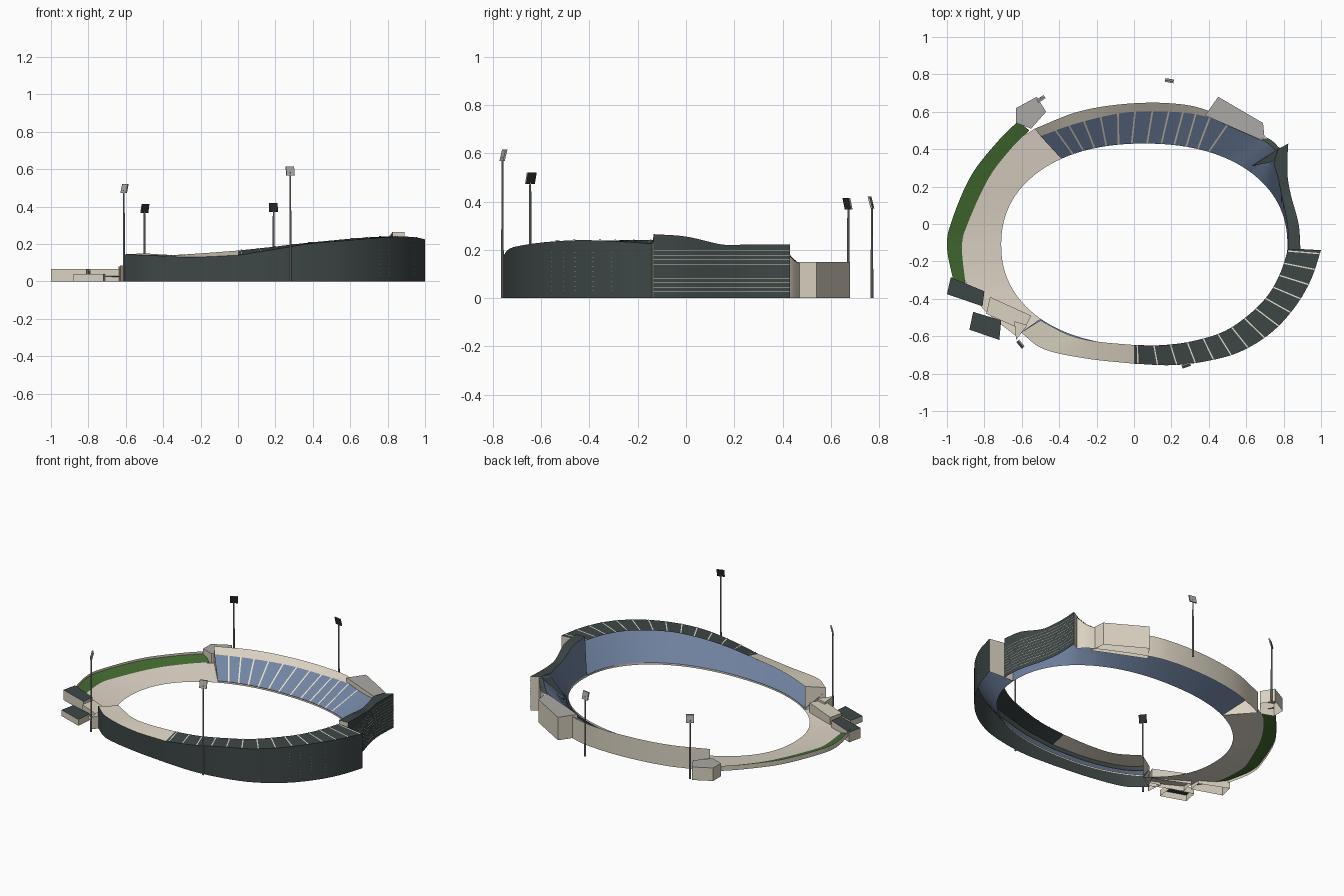
import bpy, bmesh, math
from mathutils import Vector

if "Cube" in bpy.data.objects:
    bpy.data.objects.remove(bpy.data.objects["Cube"])


def material(name, srgb):
    m = bpy.data.materials.new(name)
    col = [(c / 255) ** 2.2 for c in srgb] + [1]
    m.diffuse_color = col
    m.use_nodes = True
    m.node_tree.nodes["Principled BSDF"].inputs["Base Color"].default_value = col
    return m


CREAM = material("cream concrete", (217, 209, 192))
TERRACE = material("terrace concrete", (221, 211, 197))
PALE = material("pale aisle", (228, 222, 207))
DARK = material("dark cladding", (64, 72, 72))
BLUE = material("blue seating", (113, 131, 161))
GREEN = material("grass green", (70, 107, 52))
GREY = material("grey roof", (170, 168, 164))
STEEL = material("steel pole", (148, 148, 148))
BLACK = material("lamp black", (48, 48, 50))
N = 40


def build(name, verts, faces, mats, indices=None, smooth=True):
    me = bpy.data.meshes.new(name)
    me.from_pydata([tuple(v) for v in verts], [], faces)
    for m in mats:
        me.materials.append(m)
    if indices:
        me.polygons.foreach_set("material_index", indices)
    ob = bpy.data.objects.new(name, me)
    bpy.context.collection.objects.link(ob)
    bm = bmesh.new()
    bm.from_mesh(me)
    bmesh.ops.recalc_face_normals(bm, faces=bm.faces)
    bm.to_mesh(me)
    bm.free()
    if smooth:
        bpy.ops.object.select_all(action="DESELECT")
        ob.select_set(True)
        bpy.context.view_layer.objects.active = ob
        bpy.ops.object.shade_smooth_by_angle(angle=math.radians(35))
    return ob


def spline(*pts):
    """Smooth path through the points, sampled at N + 1 places."""
    p = [Vector(q) for q in pts]
    p = [2 * p[0] - p[1]] + p + [2 * p[-1] - p[-2]]
    out = []
    for i in range(N + 1):
        u = i / N * (len(p) - 3)
        k = min(int(u), len(p) - 4)
        t = u - k
        a, b, c, d = p[k:k + 4]
        out.append(0.5 * (2 * b + (c - a) * t + (2 * a - 5 * b + 4 * c - d) * t ** 2
                          + (3 * b - a - 3 * c + d) * t ** 3))
    return out


def oval(a0, a1, z=0.0):
    """Part of the field edge between two angles."""
    out = []
    for i in range(N + 1):
        a = math.radians(a0 + (a1 - a0) * i / N)
        c, s = math.cos(a), math.sin(a)
        out.append(Vector((0.055 + 0.765 * math.copysign(abs(c) ** 0.91, c),
                           -0.11 + 0.54 * math.copysign(abs(s) ** 0.91, s), z)))
    return out


def at_z(path, z):
    return [Vector((p.x, p.y, z)) for p in path]


def loft(name, a, b, mat):
    n = len(a)
    return build(name, a + b, [(i, i + 1, n + i + 1, n + i) for i in range(n - 1)], [mat])


def sheet(name, pts, mat):
    return build(name, pts, [tuple(range(len(pts)))], [mat], smooth=False)


def stripes(name, a, b, places, width, mat):
    """Thin plates across the strip between two paths."""
    verts, faces = [], []
    for t in places:
        for path in (a, b):
            i = min(int(t * N), N - 1)
            p = path[i].lerp(path[i + 1], t * N - i)
            d = (path[i + 1] - path[i]).normalized() * width / 2
            up = Vector((0, 0, 0.003))
            verts += [p - d + up, p + d + up]
        k = len(verts) - 4
        faces.append((k, k + 1, k + 3, k + 2))
    build(name, verts, faces, [mat], smooth=False)


def block(name, outline, height, side, top):
    """Open-bottomed building with a flat roof."""
    n = len(outline)
    verts = [(x, y, z) for z in (0, height) for x, y in outline]
    faces = [(i, (i + 1) % n, n + (i + 1) % n, n + i) for i in range(n)]
    faces.append(tuple(range(n, 2 * n)))
    build(name, verts, faces, [side, top], [0] * n + [1], smooth=False)


# South stand: outer wall, roof, seats and field rim in two lengths
def south_stand(label, outer, roof_edge, angles, roof_mat):
    field = oval(*angles)
    loft(label + "_outer_wall", at_z(outer, 0), outer, DARK)
    loft(label + "_roof", outer, roof_edge, roof_mat)
    seat_top = [f.lerp(o, 0.9) for f, o in zip(field, outer)]
    for s, o in zip(seat_top, outer):
        s.z = o.z * 0.75
    loft(label + "_seats", field, seat_top, BLUE)
    loft(label + "_field_rim", field, at_z(field, 0.012), CREAM)


west_outer = spline((-.605, -.58, .145), (-.48, -.67, .14), (-.25, -.72, .13), (0, -.747, .14))
west_edge = spline((-.5, -.515, .15), (-.35, -.592, .142), (-.2, -.628, .15), (0, -.647, .165))
south_stand("southwest_stand", west_outer, west_edge, (-134.6, -93), CREAM)
east_outer = spline((0, -.747, .14), (.2, -.755, .172), (.39, -.733, .203), (.57, -.682, .218),
                    (.735, -.58, .232), (.86, -.445, .24), (.945, -.3, .236), (1, -.14, .225))
east_edge = spline((0, -.647, .165), (.17, -.648, .183), (.34, -.62, .203), (.49, -.57, .218),
                   (.62, -.48, .23), (.72, -.375, .237), (.785, -.255, .24), (.825, -.13, .24))
south_stand("southeast_stand", east_outer, east_edge, (-93, -3), DARK)
stripes("roof_stripes", east_outer, east_edge, [0.015 + i * 0.0745 for i in range(14)], 0.007, PALE)
for label, o, e in (("west_end_cap", west_outer[0], west_edge[0]),
                    ("east_end_cap", east_outer[-1], east_edge[-1])):
    sheet(label, [(o.x, o.y, 0), o, e, (e.x, e.y, 0)], CREAM)

# Columns of tiny windows on the southeast wall
verts, faces = [], []
for k in (24, 26, 28, 31, 34):
    p = east_outer[k]
    d = (east_outer[k + 1] - p).normalized()
    d.z = 0
    out = Vector((d.y, -d.x, 0)) * 0.001
    for j in range(9):
        c = Vector((p.x, p.y, 0.03 + j * 0.02)) + out
        n = len(verts)
        up = Vector((0, 0, 0.001))
        verts += [c - d * .0015 - up, c + d * .0015 - up, c + d * .0015 + up, c - d * .0015 + up]
        faces.append((n, n + 1, n + 2, n + 3))
build("wall_windows", verts, faces, [CREAM], smooth=False)

# North stand: seats with aisles, cream walkway and outer wall
north_field = oval(123.3, 44)
north_top = spline((-.5, .47, .11), (-.3, .54, .11), (-.05, .595, .11), (.2, .6, .11),
                   (.4, .57, .12), (.66, .465, .14), (.765, .39, .215))
north_outer = spline((-.53, .51, .14), (-.3, .6, .14), (-.05, .642, .14), (.2, .645, .14),
                     (.4, .605, .142), (.7, .468, .145), (.78, .405, .21))
loft("north_seats", north_field, north_top, BLUE)
loft("north_walkway", north_top, north_outer, CREAM)
loft("north_outer_wall", at_z(north_outer, 0), north_outer, CREAM)
loft("north_field_rim", north_field, at_z(north_field, 0.012), CREAM)
stripes("north_aisles", north_field, north_top, [0.07 + i * 0.06 for i in range(12)], 0.009, PALE)
a, b, c = north_field[0], north_top[0], north_outer[0]
sheet("north_end_cap", [a, b, c, (c.x, c.y, 0)], CREAM)
up = Vector((0, 0, 0.004))
loft("corner_roof", [p + up for p in north_top[-7:]], [p + up for p in north_outer[-7:]], DARK)

# East building with its raked seating and fine horizontal facade lines
east_field = oval(44, -3)
inner = spline((.77, .4, .222), (.748, .335, .222), (.77, .25, .222), (.79, .15, .222),
               (.82, 0, .255), (.825, -.135, .265))
outer = spline((.825, .43, .222), (.82, .34, .222), (.822, .25, .222), (.84, .15, .222),
               (.88, 0, .255), (.89, -.135, .265))
loft("east_seats", east_field, inner, BLUE)
loft("east_field_rim", east_field, at_z(east_field, 0.012), CREAM)
loft("east_building_roof", inner, outer, DARK)
loft("east_building_wall", at_z(outer, 0), outer, DARK)
for label, i in (("north", 0), ("south", -1)):
    p, q = outer[i], inner[i]
    sheet("east_building_%s_end" % label, [(p.x, p.y, 0), p, q, (q.x, q.y, 0)], CREAM)
# Dark wing wall descending between the north and east seats
sheet("seating_wing_wall", [(.63, .31, .06), (.755, .335, .223), (.77, .4, .223)], DARK)
front = [p + Vector((0.001, 0, 0)) for p in outer]
for i in range(10):
    z = 0.025 + i * 0.019
    loft("facade_line_%d" % (i + 1), at_z(front, z), at_z(front, z + 0.0015), CREAM)

# West bank: concrete terrace, grass slope and low rim
terrace_field = oval(123.3, 225.4)
terrace_out = spline((-.53, .51, .03), (-.64, .43, .03), (-.78, .24, .03), (-.89, 0, .03),
                     (-.92, -.12, .03), (-.9, -.31, .03), (-.8, -.46, .03), (-.63, -.6, .03))
loft("west_terrace", terrace_field, terrace_out, TERRACE)
grass_in = spline((-.56, .5, .03), (-.66, .4, .03), (-.78, .24, .03), (-.89, 0, .03),
                  (-.92, -.12, .03), (-.9, -.33, .03))
grass_out = spline((-.62, .55, .052), (-.73, .44, .052), (-.87, .26, .052), (-.97, .03, .052),
                   (-1, -.12, .052), (-.96, -.33, .052))
loft("grass_bank", grass_in, grass_out, GREEN)
loft("bank_rim", at_z(grass_out, 0.035), at_z(grass_out, 0.067), CREAM)

# Outbuildings
block("northeast_block", [(.38, .58), (.45, .68), (.69, .54), (.7, .44)], .15, CREAM, GREY)
block("northwest_kiosk", [(-.63, .62), (-.52, .68), (-.47, .6), (-.55, .51), (-.63, .54)],
      .085, CREAM, GREY)
block("southwest_block", [(-.77, -.39), (-.55, -.49), (-.59, -.57), (-.79, -.48)],
      .067, CREAM, CREAM)
block("southwest_annex", [(-.64, -.52), (-.57, -.54), (-.63, -.62)], .08, CREAM, CREAM)
block("west_shed", [(-.98, -.285), (-.8, -.36), (-.81, -.44), (-1, -.375)], .066, CREAM, DARK)
block("southwest_shed", [(-.86, -.47), (-.71, -.515), (-.72, -.62), (-.88, -.565)],
      .04, CREAM, DARK)

# Floodlight masts, dark lamp face turned and tilted down to the field
for i, (x, y, h, turn) in enumerate([(.28, -.76, .615, .9), (-.61, -.645, .52, 1.3),
                                     (-.5, .672, .415, .9), (.19, .77, .42, .7)]):
    bpy.ops.mesh.primitive_cone_add(vertices=8, radius1=.006, radius2=.004, depth=h - .03,
                                    location=(x, y, (h - .03) / 2))
    pole = bpy.context.object
    pole.name = "floodlight_pole_%d" % (i + 1)
    pole.data.materials.append(STEEL)
    f = Vector((-x * turn, -y, 0)).normalized()
    s = Vector((-f.y, f.x, 0)) * .023
    up = Vector((0, 0, .024)) + f * .006
    c = Vector((x, y, h - .024)) + f * .004
    verts = [c + s * u + up * v + f * w for w in (-.004, .004)
             for u, v in ((-1, -1), (1, -1), (1, 1), (-1, 1))]
    faces = [(0, 1, 2, 3), (4, 5, 6, 7)] + [(k, (k + 1) % 4, 4 + (k + 1) % 4, 4 + k) for k in range(4)]
    build("floodlight_panel_%d" % (i + 1), verts, faces, [GREY, BLACK], [0, 1, 0, 0, 0, 0], smooth=False)
